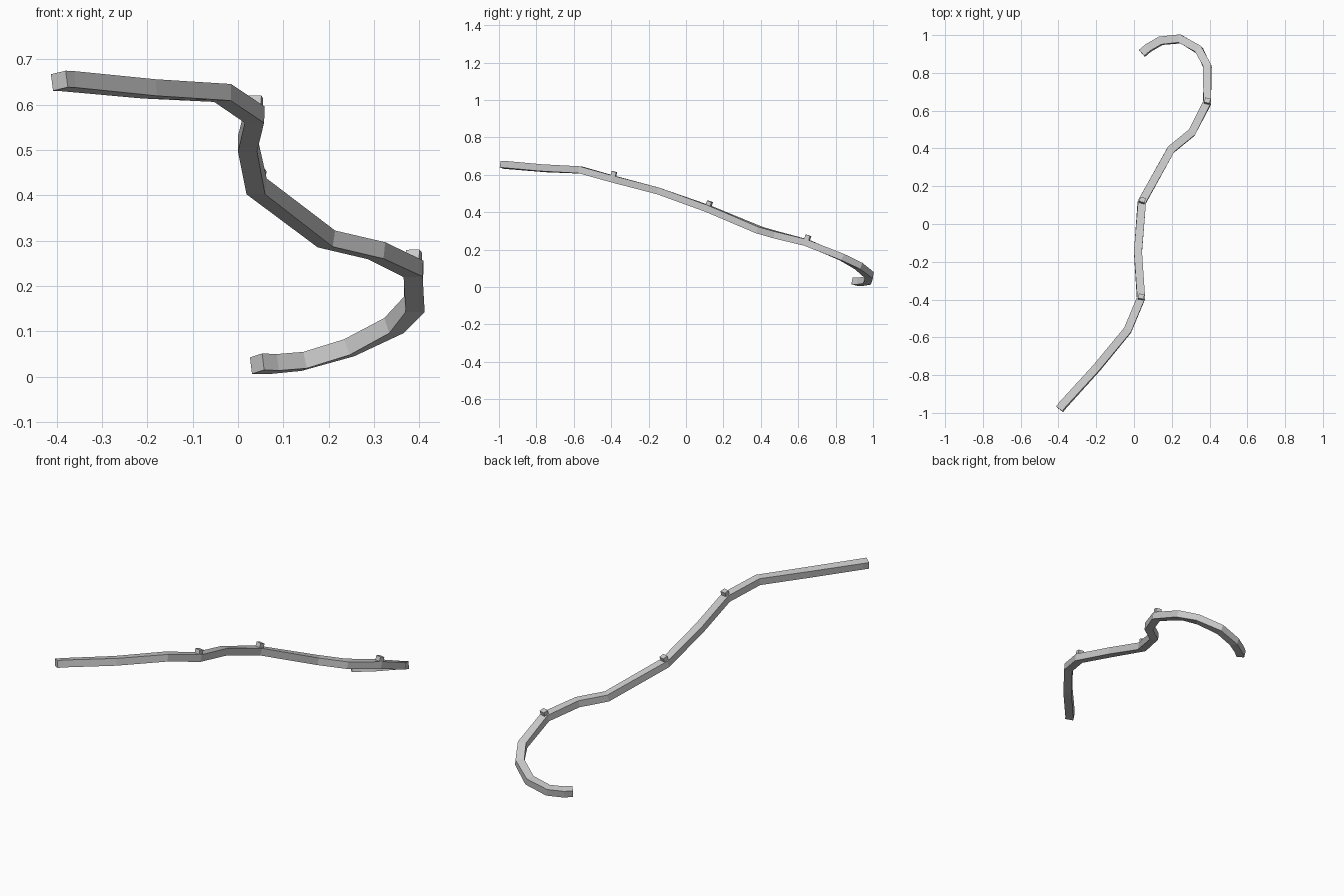
import bpy, bmesh
from math import radians, cos, sin
from mathutils import Vector, Matrix

if "Cube" in bpy.data.objects:
    bpy.data.objects.remove(bpy.data.objects["Cube"])

W, H = 0.042, 0.037  # rail cross-section

# Rail centre line: x, y, z, bank angle in degrees
PATH = [
    (-0.394, -0.981, 0.653, 11), (-0.375, -0.957, 0.652, 11),
    (-0.196, -0.760, 0.635, 8), (-0.034, -0.563, 0.626, 4),
    (0.037, -0.393, 0.578, 0), (0.021, -0.150, 0.514, 0),
    (0.041, 0.115, 0.420, 0), (0.195, 0.393, 0.304, 2),
    (0.306, 0.484, 0.278, 2), (0.387, 0.642, 0.238, 2),
    (0.389, 0.833, 0.160, 0), (0.344, 0.922, 0.113, 0),
    (0.245, 0.980, 0.064, -4), (0.142, 0.970, 0.034, -8),
    (0.076, 0.932, 0.028, -11), (0.042, 0.903, 0.029, -12),
]
pts = [Vector(p[:3]) for p in PATH]


def frame(i):
    """Side, up and tangent directions plus mitre factor at a path point."""
    a = (pts[i] - pts[i - 1]).normalized() if i > 0 else None
    b = (pts[i + 1] - pts[i]).normalized() if i < len(pts) - 1 else None
    a, b = a or b, b or a
    t = (a + b).normalized()
    side = t.cross(Vector((0, 0, 1))).normalized()
    up = side.cross(t)
    r = radians(PATH[i][3])
    s = side * cos(r) + up * sin(r)
    u = up * cos(r) - side * sin(r)
    return s, u, t, 1 / max(t.dot(a), 0.5)


def make_object(name, bm):
    bmesh.ops.recalc_face_normals(bm, faces=bm.faces)
    me = bpy.data.meshes.new(name)
    bm.to_mesh(me)
    bm.free()
    ob = bpy.data.objects.new(name, me)
    bpy.context.collection.objects.link(ob)


# Rail: rectangular section swept along the path
bm = bmesh.new()
rings = []
for i, p in enumerate(pts):
    s, u, t, m = frame(i)
    rings.append([bm.verts.new(p + s * (x * W / 2 * m) + u * (y * H / 2))
                  for x, y in ((-1, -1), (1, -1), (1, 1), (-1, 1))])
for r0, r1 in zip(rings, rings[1:]):
    for k in range(4):
        n = (k + 1) % 4
        bm.faces.new((r0[k], r0[n], r1[n], r1[k]))
bm.faces.new(rings[0])
bm.faces.new(rings[-1])
make_object("handrail", bm)

# Stop blocks standing on the rail
for n, i in enumerate((4, 6, 9)):
    s, u, t, m = frame(i)
    rot = Matrix((s, t, u)).transposed().to_4x4()
    mat = (Matrix.Translation(pts[i] + u * (H / 2 + 0.009)) @ rot
           @ Matrix.Diagonal((0.03, 0.026, 0.026, 1)))
    bm = bmesh.new()
    bmesh.ops.create_cube(bm, size=1, matrix=mat)
    make_object(f"stop_block_{n + 1}", bm)
